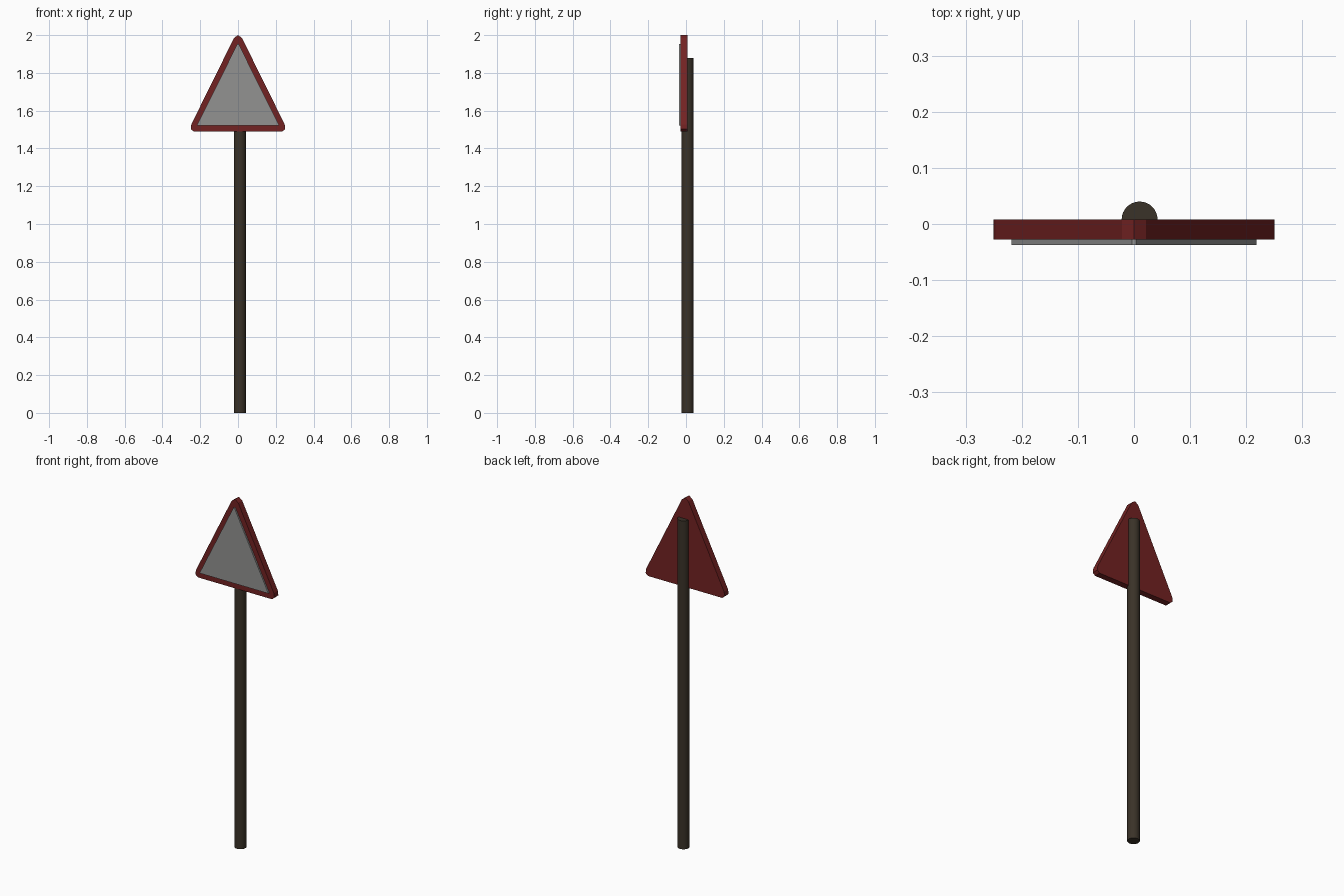
import bpy
import bmesh

if "Cube" in bpy.data.objects:
    bpy.data.objects.remove(bpy.data.objects["Cube"])


def make_material(name, rgb):
    mat = bpy.data.materials.new(name)
    mat.use_nodes = True
    colour = (*rgb, 1.0)
    mat.diffuse_color = colour
    mat.node_tree.nodes["Principled BSDF"].inputs["Base Color"].default_value = colour
    return mat


def mirrored_plate(name, half_profile, y_front, y_back, mat):
    """Extrude a left-right symmetric outline, given as (x, z) from bottom to top."""
    left = [(-x, z) for x, z in reversed(half_profile) if x > 0]
    bm = bmesh.new()
    front = bm.faces.new([bm.verts.new((x, y_front, z)) for x, z in half_profile + left])
    ext = bmesh.ops.extrude_face_region(bm, geom=[front], use_keep_orig=True)
    verts = [g for g in ext["geom"] if isinstance(g, bmesh.types.BMVert)]
    bmesh.ops.translate(bm, verts=verts, vec=(0, y_back - y_front, 0))
    bmesh.ops.recalc_face_normals(bm, faces=bm.faces)
    mesh = bpy.data.meshes.new(name)
    bm.to_mesh(mesh)
    bm.free()
    mesh.materials.append(mat)
    obj = bpy.data.objects.new(name, mesh)
    bpy.context.collection.objects.link(obj)
    return obj


red = make_material("dark red", (0.17, 0.016, 0.016))
grey = make_material("grey", (0.29, 0.29, 0.285))
brown = make_material("dark brown", (0.042, 0.032, 0.021))

# Triangular sign board with blunted corners
mirrored_plate("sign_board",
               [(0.235, 1.49), (0.25, 1.503), (0.247, 1.528), (0.021, 1.985), (0, 2.0)],
               -0.028, 0.008, red)

# Raised grey panel on the front
mirrored_plate("sign_panel", [(0.218, 1.522), (0.004, 1.952)], -0.037, -0.028, grey)

# Round post behind the board
height = 1.88
bpy.ops.mesh.primitive_cylinder_add(vertices=32, radius=0.032, depth=height,
                                    location=(0.01, 0.008, height / 2))
post = bpy.context.object
post.name = "post"
post.data.materials.append(brown)
bpy.ops.object.shade_smooth_by_angle()
